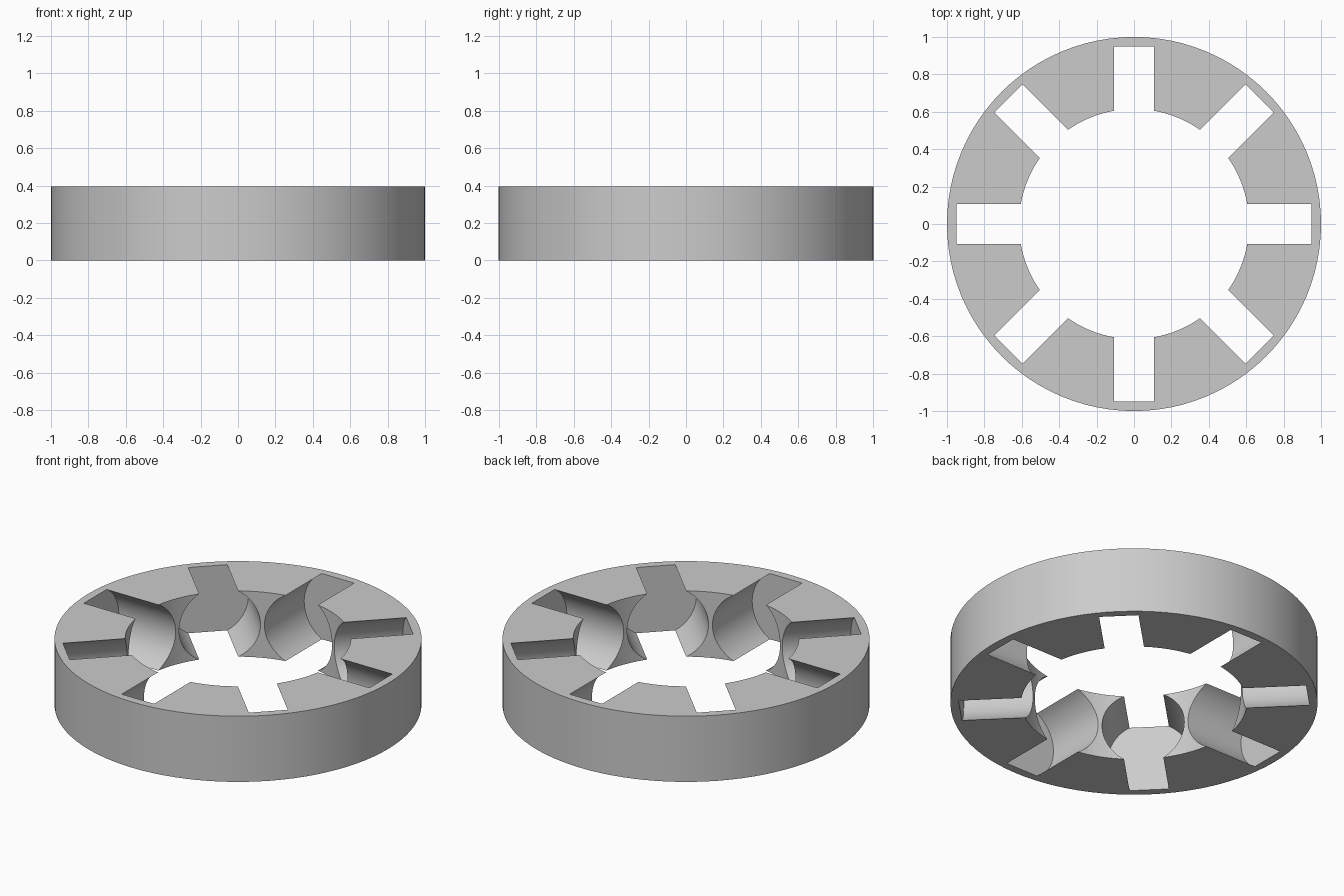
import bpy
import math

default_cube = bpy.data.objects.get("Cube")
if default_cube:
    bpy.data.objects.remove(default_cube, do_unlink=True)

HEIGHT = 0.395
OUTER_RADIUS = 1.0
INNER_RADIUS = 0.615
BORE_RADIUS = 0.225
BORE_REACH = 0.95
BORE_COUNT = 8


def cylinder(name, radius, depth, sides, rotation=(0, 0, 0)):
    bpy.ops.mesh.primitive_cylinder_add(
        vertices=sides, radius=radius, depth=depth,
        location=(0, 0, HEIGHT / 2), rotation=rotation)
    obj = bpy.context.object
    obj.name = obj.data.name = name
    return obj


def cut(target, cutter):
    mod = target.modifiers.new("Cut", "BOOLEAN")
    mod.operation = "DIFFERENCE"
    mod.solver = "EXACT"
    mod.object = cutter
    bpy.context.view_layer.objects.active = target
    bpy.ops.object.modifier_apply(modifier=mod.name)
    bpy.data.objects.remove(cutter, do_unlink=True)


# Plain grey material
grey = bpy.data.materials.new("Plain grey")
grey.use_nodes = True
colour = (0.6, 0.6, 0.6, 1)
grey.diffuse_color = colour
grey.node_tree.nodes["Principled BSDF"].inputs["Base Color"].default_value = colour

# Ring body with a central hole
ring = cylinder("holder_ring", OUTER_RADIUS, HEIGHT, 96)
cut(ring, cylinder("centre_cutter", INNER_RADIUS, HEIGHT * 2, 96))

# Radial blind bores, each cutter making an opposite pair
for i in range(BORE_COUNT // 2):
    angle = i * math.tau / BORE_COUNT
    cut(ring, cylinder("bore_cutter", BORE_RADIUS, BORE_REACH * 2, 64,
                       (0, math.pi / 2, angle)))

# Material and shading
ring.data.materials.clear()
ring.data.materials.append(grey)
for face in ring.data.polygons:
    face.material_index = 0
bpy.ops.object.select_all(action="DESELECT")
ring.select_set(True)
bpy.context.view_layer.objects.active = ring
bpy.ops.object.shade_smooth_by_angle(angle=math.radians(30))
